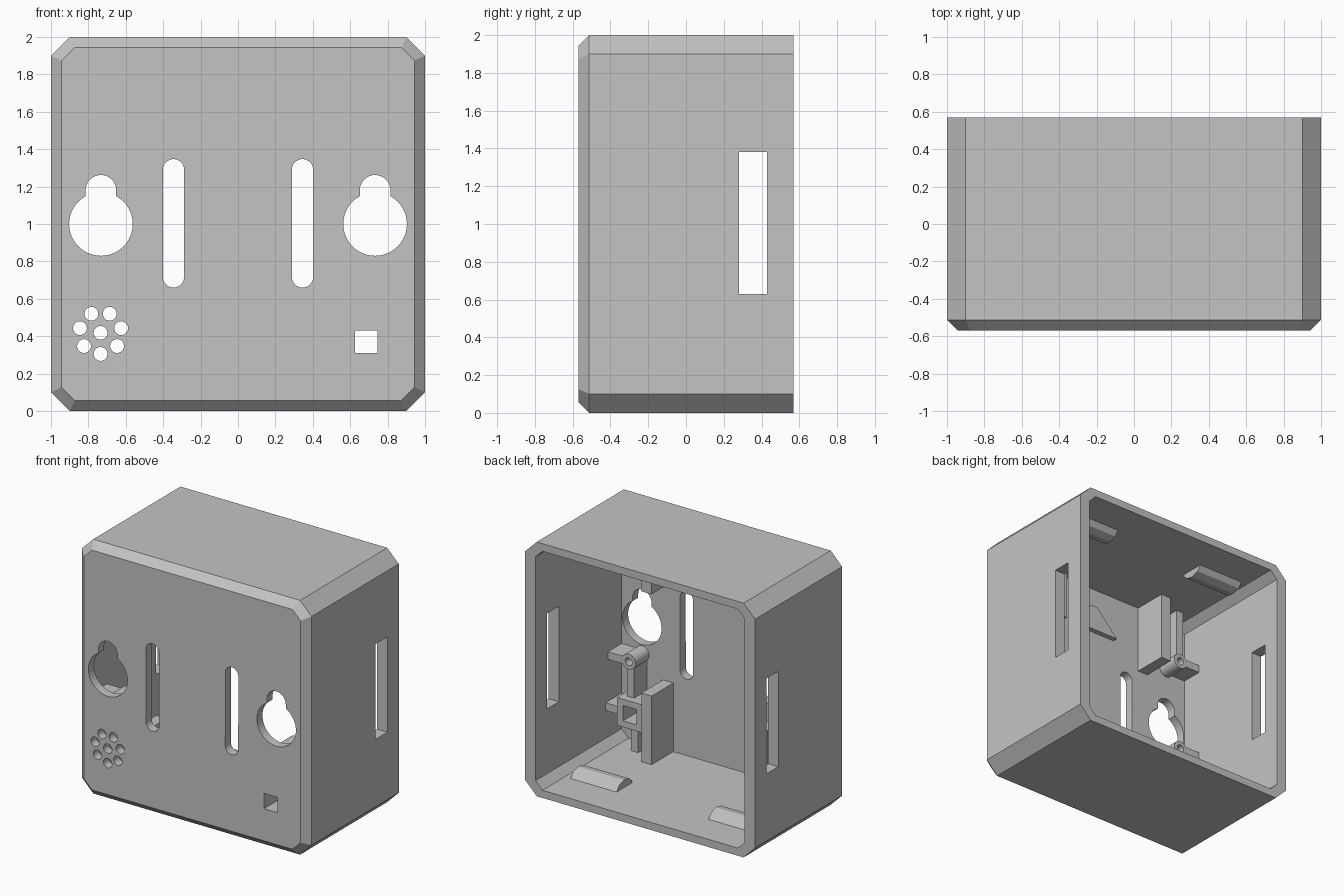
import bpy, bmesh, math
from mathutils import Vector

cube = bpy.data.objects.get("Cube")
if cube:
    bpy.data.objects.remove(cube, do_unlink=True)

gray = bpy.data.materials.new("plain gray plastic")
gray.use_nodes = True
gray.diffuse_color = (0.55, 0.55, 0.55, 1)
gray.node_tree.nodes["Principled BSDF"].inputs["Base Color"].default_value = gray.diffuse_color

FLOOR, CEILING, WALL, FRONT = 0.06, 1.94, 0.91, -0.5


def loft(name, rings):
    """Closed solid through matching rings of points."""
    bm = bmesh.new()
    loops = [[bm.verts.new(p) for p in ring] for ring in rings]
    for a, b in zip(loops, loops[1:]):
        for i in range(len(a)):
            j = (i + 1) % len(a)
            bm.faces.new((a[i], a[j], b[j], b[i]))
    bm.faces.new(loops[0])
    bm.faces.new(loops[-1])
    bmesh.ops.recalc_face_normals(bm, faces=bm.faces)
    mesh = bpy.data.meshes.new(name)
    bm.to_mesh(mesh)
    bm.free()
    mesh.materials.append(gray)
    obj = bpy.data.objects.new(name, mesh)
    bpy.context.collection.objects.link(obj)
    return obj


def prism(name, outline, y0, y1):
    """Extrude an x-z outline along y."""
    return loft(name, [[(x, y, z) for x, z in outline] for y in (y0, y1)])


def box(name, x, y, z):
    (x0, x1), (z0, z1) = sorted(x), z
    return prism(name, [(x0, z0), (x1, z0), (x1, z1), (x0, z1)], *y)


def circle(x, z, r, n=32):
    return [(x + r * math.cos(math.tau * i / n), z + r * math.sin(math.tau * i / n)) for i in range(n)]


def octagon(w, z0, z1, c):
    return [(w - c, z0), (w, z0 + c), (w, z1 - c), (w - c, z1),
            (-w + c, z1), (-w, z1 - c), (-w, z0 + c), (-w + c, z0)]


def cut(obj, cutter):
    cutter.hide_render = True
    mod = obj.modifiers.new("cut", "BOOLEAN")
    mod.operation, mod.solver, mod.object = "DIFFERENCE", "EXACT", cutter
    bpy.context.view_layer.objects.active = obj
    bpy.ops.object.modifier_apply(modifier=mod.name)
    bpy.data.objects.remove(cutter, do_unlink=True)


# Chamfered shell, open at the back
outer = octagon(1, 0, 2, 0.1)
face = octagon(0.943, 0.057, 1.943, 0.07)
shell = loft("shell", [[(x, y, z) for x, z in ring]
                       for ring, y in ((face, -0.57), (outer, -0.513), (outer, 0.57))])
cut(shell, prism("cavity", octagon(WALL, FLOOR, CEILING, 0.06), FRONT, 0.7))

# Side windows
cut(shell, box("side_window", (-1.2, 1.2), (0.28, 0.43), (0.63, 1.38)))

through = (-0.7, -0.4)
for s in (-1, 1):
    # Keyhole openings
    cut(shell, prism("keyhole", circle(s * 0.733, 1.0, 0.17, 48), *through))
    cut(shell, box("keyhole_neck", (s * 0.733 - 0.082, s * 0.733 + 0.082), through, (1.05, 1.18)))
    cut(shell, prism("keyhole_top", circle(s * 0.733, 1.18, 0.082), *through))
    # Long round-ended slots
    ring = circle(s * 0.345, 0, 0.057)
    slot = [(x, z + (1.29 if i < 16 else 0.717)) for i, (x, z) in enumerate(ring)]
    cut(shell, prism("slot", slot, *through))

# Sound holes and square opening
holes = [(-0.735, 0.418)]
for k in range(7):
    a = math.tau * k / 7 - math.pi / 2
    holes.append((-0.735 + 0.113 * math.cos(a), 0.418 + 0.113 * math.sin(a)))
for x, z in holes:
    cut(shell, prism("sound_hole", circle(x, z, 0.037, 24), *through))
cut(shell, box("square_hole", (0.625, 0.745), through, (0.31, 0.43)))

# Inner screw posts with ribs, stop plates and snap ridges
for s, side in ((1, "left"), (-1, "right")):
    for level, z in (("lower", 0.76), ("upper", 1.51)):
        tag = f"{side}_{level}"
        x = s * 0.73
        post = prism("post_" + tag, circle(x, z, 0.06), FRONT - 0.01, -0.33)
        cut(post, prism("bore", circle(x, z, 0.03), -0.48, -0.2))
        box("post_wing_" + tag, (s * 0.77, s * (WALL + 0.01)), (FRONT - 0.01, -0.33), (z - 0.03, z + 0.03))
        if level == "upper":
            box("post_rib_" + tag, (x - 0.03, x + 0.03), (FRONT - 0.01, -0.34), (z + 0.045, CEILING + 0.01))
        span = (FLOOR - 0.01, 0.6) if level == "lower" else (1.4, CEILING + 0.01)
        box("stop_plate_" + tag, (s * 0.46, s * 0.55), (FRONT - 0.01, -0.23), span)

        # Snap ridge with a rounded rear edge
        base, up = (FLOOR - 0.01, 1) if level == "lower" else (CEILING + 0.01, -1)
        profile = [(0.1, 0), (0.1, 0.03), (0.14, 0.06), (0.2, 0.07), (0.26, 0.05), (0.3, 0)]
        loft("snap_ridge_" + tag, [[(s * rx, y, base + up * h) for y, h in profile] for rx in (0.4, 0.8)])

# Square tube around the opening, with its ribs
tube = box("square_tube", (0.575, 0.795), (FRONT - 0.01, -0.28), (0.26, 0.48))
cut(tube, box("tube_hole", (0.625, 0.745), (-0.7, 0), (0.31, 0.43)))
box("tube_wing", (0.78, WALL + 0.01), (FRONT - 0.01, -0.3), (0.34, 0.4))
box("tube_upper_rib", (0.69, 0.75), (FRONT - 0.01, -0.34), (0.47, 0.72))
box("tube_lower_rib", (0.655, 0.715), (FRONT - 0.01, -0.34), (FLOOR - 0.01, 0.27))

# Triangular pad inside the front wall
prism("triangle_pad", [(-0.22, 1.57), (0.22, 1.57), (0.03, 1.77), (-0.03, 1.77)], FRONT - 0.01, FRONT + 0.04)

# Smooth only the round surfaces
bpy.ops.object.select_all(action="DESELECT")
for obj in bpy.context.scene.objects:
    if obj.type == "MESH" and obj.name.startswith(("shell", "post_")):
        obj.select_set(True)
        bpy.context.view_layer.objects.active = obj
bpy.ops.object.shade_smooth_by_angle(angle=math.radians(25))
